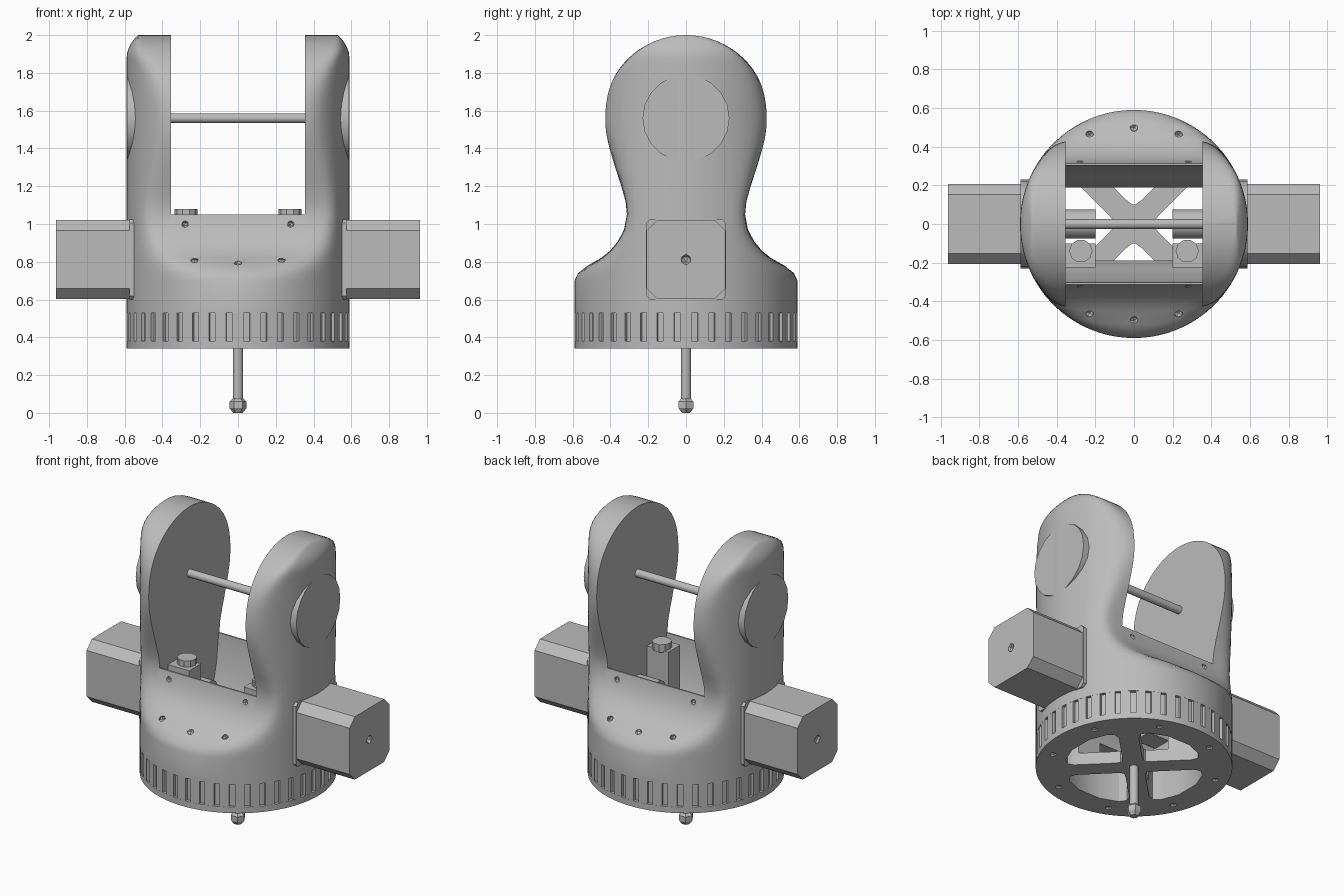
import bpy, bmesh
from math import sin, cos, pi, sqrt, asin, radians
from mathutils import Matrix, Vector

if "Cube" in bpy.data.objects:
    bpy.data.objects.remove(bpy.data.objects["Cube"])

grey = bpy.data.materials.new("plain_grey")
grey.use_nodes = True
GREY = (0.5, 0.5, 0.5, 1)
grey.diffuse_color = GREY
grey.node_tree.nodes["Principled BSDF"].inputs["Base Color"].default_value = GREY

R = 0.59      # body radius
SLOT = 0.355  # half width of the fork gap
TURN_X = Matrix(((0, 0, 1, 0), (1, 0, 0, 0), (0, 1, 0, 0), (0, 0, 0, 1)))  # local z to world x


def finish(bm, name):
    bmesh.ops.recalc_face_normals(bm, faces=bm.faces)
    me = bpy.data.meshes.new(name)
    bm.to_mesh(me)
    bm.free()
    me.materials.append(grey)
    ob = bpy.data.objects.new(name, me)
    bpy.context.collection.objects.link(ob)
    return ob


def loft(name, rings):
    """Closed solid through rings of equal point count."""
    bm = bmesh.new()
    loops = [[bm.verts.new(p) for p in ring] for ring in rings]
    n = len(loops[0])
    for a, b in zip(loops, loops[1:]):
        for i in range(n):
            j = (i + 1) % n
            bm.faces.new((a[i], a[j], b[j], b[i]))
    bm.faces.new(loops[0][::-1])
    bm.faces.new(loops[-1])
    return finish(bm, name)


def prism(name, outline, lo, hi, turn=Matrix()):
    """Extrude a 2D outline along z, or along x with TURN_X."""
    return loft(name, [[turn @ Vector((a, b, h)) for a, b in outline] for h in (lo, hi)])


def circle(r, n=32, cx=0, cy=0):
    return [(cx + r * cos(2 * pi * i / n), cy + r * sin(2 * pi * i / n)) for i in range(n)]


def octagon(half, cut, cy):
    pts = [(half, half - cut), (half - cut, half)]
    pts += [(-b, a) for a, b in pts]
    pts += [(-a, -b) for a, b in pts]
    return [(a, b + cy) for a, b in pts]


def box(name, x, y, z):
    return prism(name, [(x[0], y[0]), (x[1], y[0]), (x[1], y[1]), (x[0], y[1])], *z)


def pit(loc, r=0.025):
    bm = bmesh.new()
    bmesh.ops.create_icosphere(bm, subdivisions=1, radius=r, matrix=Matrix.Translation(loc))
    return finish(bm, "pit_cutter")


def carve(ob, cutters):
    for c in cutters:
        mod = ob.modifiers.new("cut", "BOOLEAN")
        mod.operation, mod.solver, mod.object = "DIFFERENCE", "EXACT", c
    bpy.context.view_layer.update()
    me = bpy.data.meshes.new_from_object(ob.evaluated_get(bpy.context.evaluated_depsgraph_get()))
    ob.modifiers.clear()
    ob.data = me
    for c in cutters:
        bpy.data.objects.remove(c)


# Body: a round column squeezed front to back into a shoulder, neck and round head
profile = [(0.34, R), (0.38, R), (0.381, 0.572), (0.529, 0.572), (0.53, R), (0.7, R),
           (0.74, 0.572), (0.78, 0.52), (0.82, 0.45), (0.86, 0.4), (0.91, 0.36), (0.97, 0.328),
           (1.05, 0.313), (1.12, 0.32), (1.2, 0.343), (1.3, 0.377), (1.4, 0.41)]
for i in range(20):
    a = radians(-12 + i * 101 / 19)
    profile.append((1.56 + 0.44 * sin(a), 0.44 * cos(a)))


def body_ring(z, h):
    r = 0.572 if 0.381 <= z <= 0.529 else R
    r -= 0.06 * (max(0, z - 1.88) / 0.12) ** 2
    p = 12
    k = h ** -p - r ** -p if h < r else 0
    ring = []
    for i in range(96):
        t = 2 * pi * (i + 0.5) / 96
        y = r * sin(t)
        ring.append((r * cos(t), y / (1 + k * abs(y) ** p) ** (1 / p), z))
    return ring


body = loft("fork_body", [body_ring(z, h) for z, h in profile])

# Fork gap and the tapering cavity below it
cutters = [box("gap_cutter", (-SLOT, SLOT), (-1, 1), (1.05, 2.2))]
half = [(0.305, 1.1), (0.3, 1.0), (0.28, 0.85), (0.24, 0.7), (0.19, 0.6), (0.19, 0.42)]
cutters.append(prism("cavity_cutter", half + [(-y, z) for y, z in half[::-1]], -SLOT, SLOT, TURN_X))

# Four rounded openings between the diagonal floor spokes
for q in range(4):
    edge = [(r, (pi / 4 - asin(0.06 / r)) * f) for r, f in
            ((0.1, 0.5), (0.13, 1), (0.36, 1), (0.4, 0.93), (0.42, 0.75), (0.425, 0.3))]
    polar = [(r, -a) for r, a in edge] + edge[::-1]
    outline = [(r * cos(a + q * pi / 2), r * sin(a + q * pi / 2)) for r, a in polar]
    cutters.append(prism("opening_cutter", outline, 0.2, 0.55))

# Screw holes in the shoulders, neck and underside
for side in (-1, 1):
    for x in (-0.23, 0, 0.23):
        cutters.append(pit((x, side * (0.5 if x == 0 else 0.46), 0.8)))
    for x in (-0.28, 0.28):
        cutters.append(pit((x, side * 0.325, 1.0), 0.02))
for i in range(8):
    a = pi * (i + 0.5) / 4
    cutters.append(pit((0.51 * cos(a), 0.51 * sin(a), 0.34), 0.022))
carve(body, cutters)
parts = [body]

# Grip ribs around the base ring
bm = bmesh.new()
for i in range(40):
    m = Matrix.Rotation(2 * pi * i / 40, 4, "Z") @ Matrix.Translation((0.572, 0, 0.455))
    bmesh.ops.create_cube(bm, size=1, matrix=m @ Matrix.Diagonal((0.034, 0.058, 0.15, 1)))
parts.append(finish(bm, "grip_ribs"))

# Parts repeated on both sides
for s, side in ((1, "left"), (-1, "right")):
    def along(a, b):
        return sorted((s * a, s * b))

    parts.append(prism(side + "_pivot_cap", circle(0.23, 20, 0, 1.56), *along(0.5, 0.588), TURN_X))
    parts.append(prism(side + "_motor_mount", octagon(0.212, 0.02, 0.812), *along(0.45, 0.575), TURN_X))
    motor = prism(side + "_motor", octagon(0.208, 0.055, 0.812), *along(0.5, 0.963), TURN_X)
    carve(motor, [pit((s * 0.965, 0, 0.812), 0.03)])
    parts.append(motor)
    parts.append(prism(side + "_motor_hub", circle(0.075, 16, 0, 0.812), *along(0.2, 0.37), TURN_X))
    parts.append(box(side + "_bracket", along(0.2, 0.36), (-0.225, -0.1), (0.7, 1.04)))
    parts.append(prism(side + "_bracket_cap", circle(0.06, 10, s * 0.275, -0.14), 1.03, 1.08))

# Cross pin and the drive shaft under the base
parts.append(prism("cross_pin", circle(0.026, 16, 0, 1.56), -0.4, 0.4, TURN_X))
parts.append(prism("drive_shaft", circle(0.027, 16), 0.04, 0.46))
parts.append(loft("shaft_tip", [[(x, y, z) for x, y in circle(r, 6)] for z, r in
                                ((0, 0.025), (0.025, 0.045), (0.06, 0.045), (0.075, 0.03))]))

# Smooth round surfaces, keep edges sharp
bpy.ops.object.select_all(action="DESELECT")
for ob in parts:
    ob.select_set(True)
bpy.context.view_layer.objects.active = body
bpy.ops.object.shade_smooth_by_angle(angle=radians(30))
